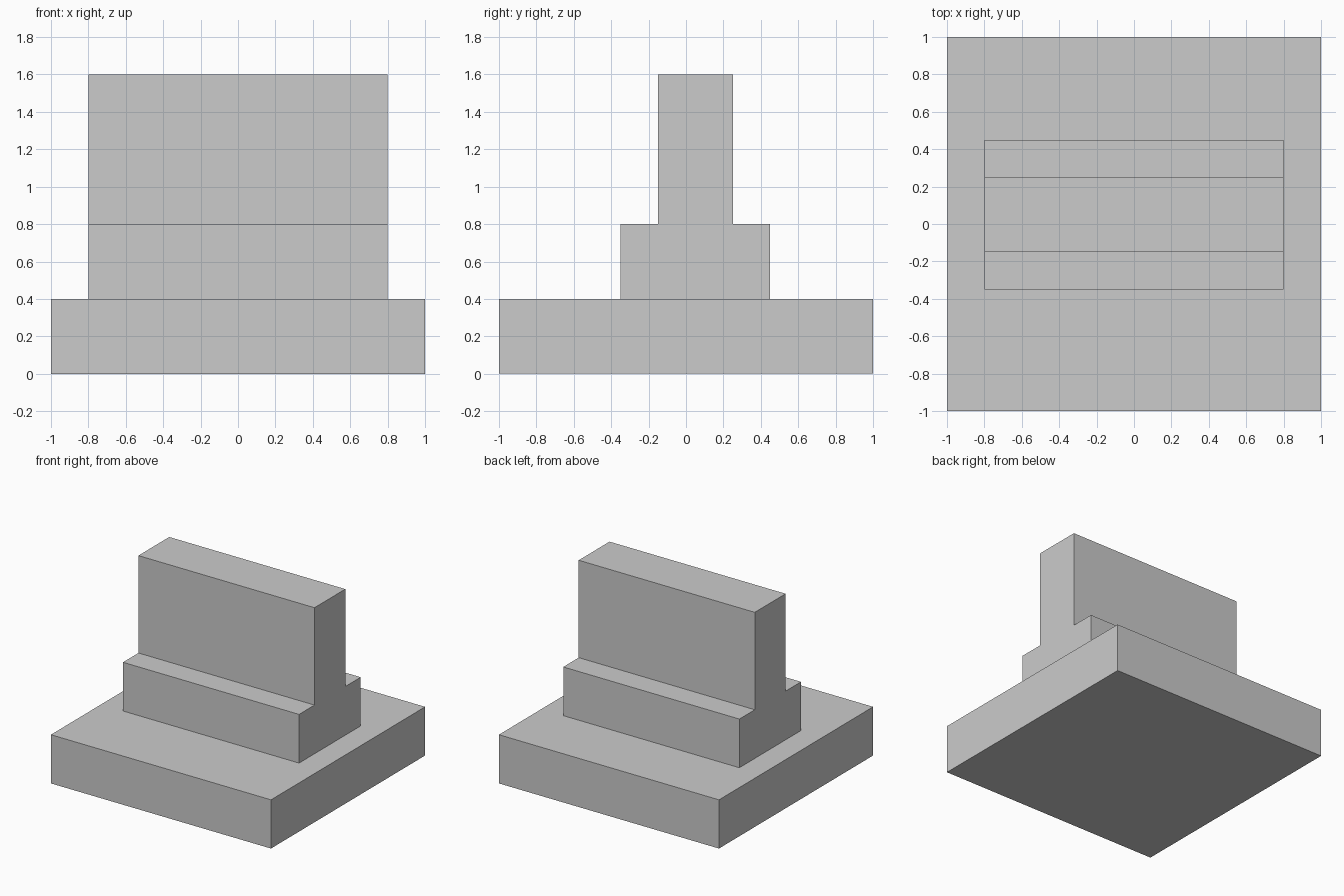
import bpy
import bmesh
from mathutils import Vector

if "Cube" in bpy.data.objects:
    bpy.data.objects.remove(bpy.data.objects["Cube"])


def extrude_profile(name, profile, half_width):
    """Extrude a (y, z) profile along x, centred on x = 0."""
    bm = bmesh.new()
    face = bm.faces.new([bm.verts.new((-half_width, y, z)) for y, z in profile])
    result = bmesh.ops.extrude_face_region(bm, geom=[face])
    moved = [g for g in result["geom"] if isinstance(g, bmesh.types.BMVert)]
    bmesh.ops.translate(bm, verts=moved, vec=Vector((2 * half_width, 0, 0)))
    bmesh.ops.recalc_face_normals(bm, faces=bm.faces)
    mesh = bpy.data.meshes.new(name)
    bm.to_mesh(mesh)
    bm.free()
    obj = bpy.data.objects.new(name, mesh)
    bpy.context.collection.objects.link(obj)
    return obj


# Square base slab
extrude_profile("base", [(-1, 0), (1, 0), (1, 0.4), (-1, 0.4)], 1.0)

# Stepped upright: mirror half of the profile about its slightly offset centre
centre_y = 0.05
half = [(0.4, 0.4), (0.4, 0.8), (0.2, 0.8), (0.2, 1.6)]
profile = [(centre_y + y, z) for y, z in half]
profile += [(centre_y - y, z) for y, z in reversed(half)]
extrude_profile("stepped_upright", profile, 0.8)
